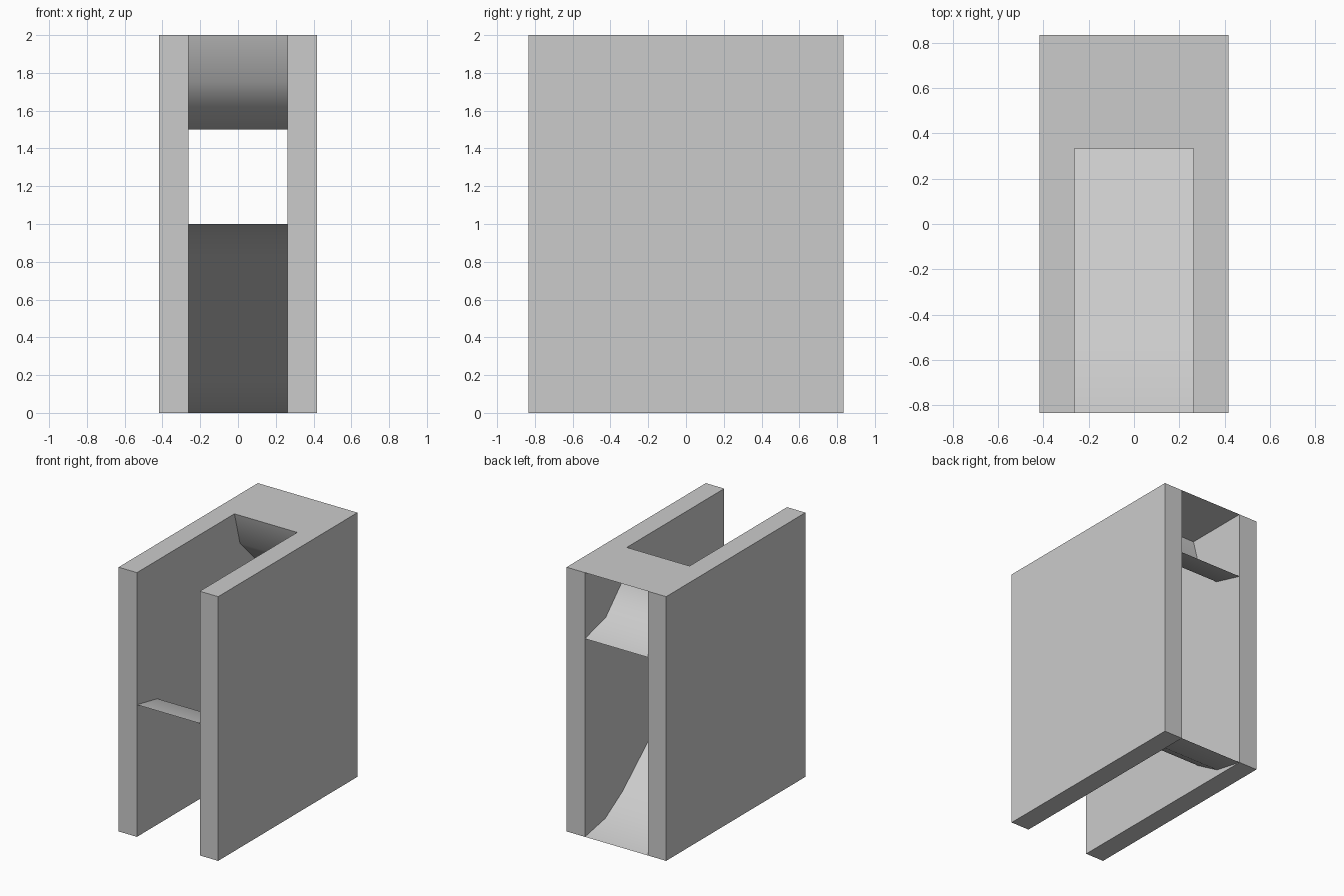
import bpy
import math
from math import radians

cube = bpy.data.objects.get("Cube")
if cube:
    bpy.data.objects.remove(cube, do_unlink=True)

# Overall proportions
HALF_W, INNER, HALF_D, HEIGHT = 0.417, 0.263, 0.833, 2.0

grey = bpy.data.materials.new("plain_grey")
grey.use_nodes = True
colour = (0.6, 0.6, 0.6, 1)
grey.diffuse_color = colour
grey.node_tree.nodes["Principled BSDF"].inputs["Base Color"].default_value = colour


def add_object(name, verts, faces, smooth=False):
    mesh = bpy.data.meshes.new(name)
    mesh.from_pydata(verts, [], faces)
    mesh.materials.append(grey)
    obj = bpy.data.objects.new(name, mesh)
    bpy.context.collection.objects.link(obj)
    if smooth:
        mesh.shade_smooth()
    return obj


def sheet(name, profile, smooth=True):
    """Sweep a (y, z) profile, listed front to back, across the inner gap."""
    verts = [(x, y, z) for y, z in profile for x in (-INNER, INNER)]
    faces = [(2 * i, 2 * i + 1, 2 * i + 3, 2 * i + 2) for i in range(len(profile) - 1)]
    return add_object(name, verts, faces, smooth)


# Side panels
for name, side in (("left_panel", 1), ("right_panel", -1)):
    bpy.ops.mesh.primitive_cube_add(size=1, location=(side * (HALF_W + INNER) / 2, 0, HEIGHT / 2))
    panel = bpy.context.object
    panel.name = name
    panel.scale = (HALF_W - INNER, 2 * HALF_D, HEIGHT)
    panel.data.materials.append(grey)

# Top plate bridging the rear of the panels
RADIUS = 0.5
sheet("top_plate", [(HALF_D - RADIUS, HEIGHT), (HALF_D, HEIGHT)], smooth=False)

# Upper chute: quarter circle from the plate's front edge to the rear
upper = [(HALF_D - RADIUS * math.cos(radians(a)), HEIGHT - RADIUS * math.sin(radians(a)))
         for a in (0, 30, 60, 90)]
sheet("upper_chute", upper)

# Lower chute: S-shaped ramp, its two bends being point mirrors of each other
rear_bend = [(HALF_D - 0.45, 0.173), (HALF_D - 0.243, 0.047), (HALF_D, 0)]
front_bend = [(-y, 1 - z) for y, z in reversed(rear_bend)]
sheet("lower_chute", front_bend + rear_bend)
